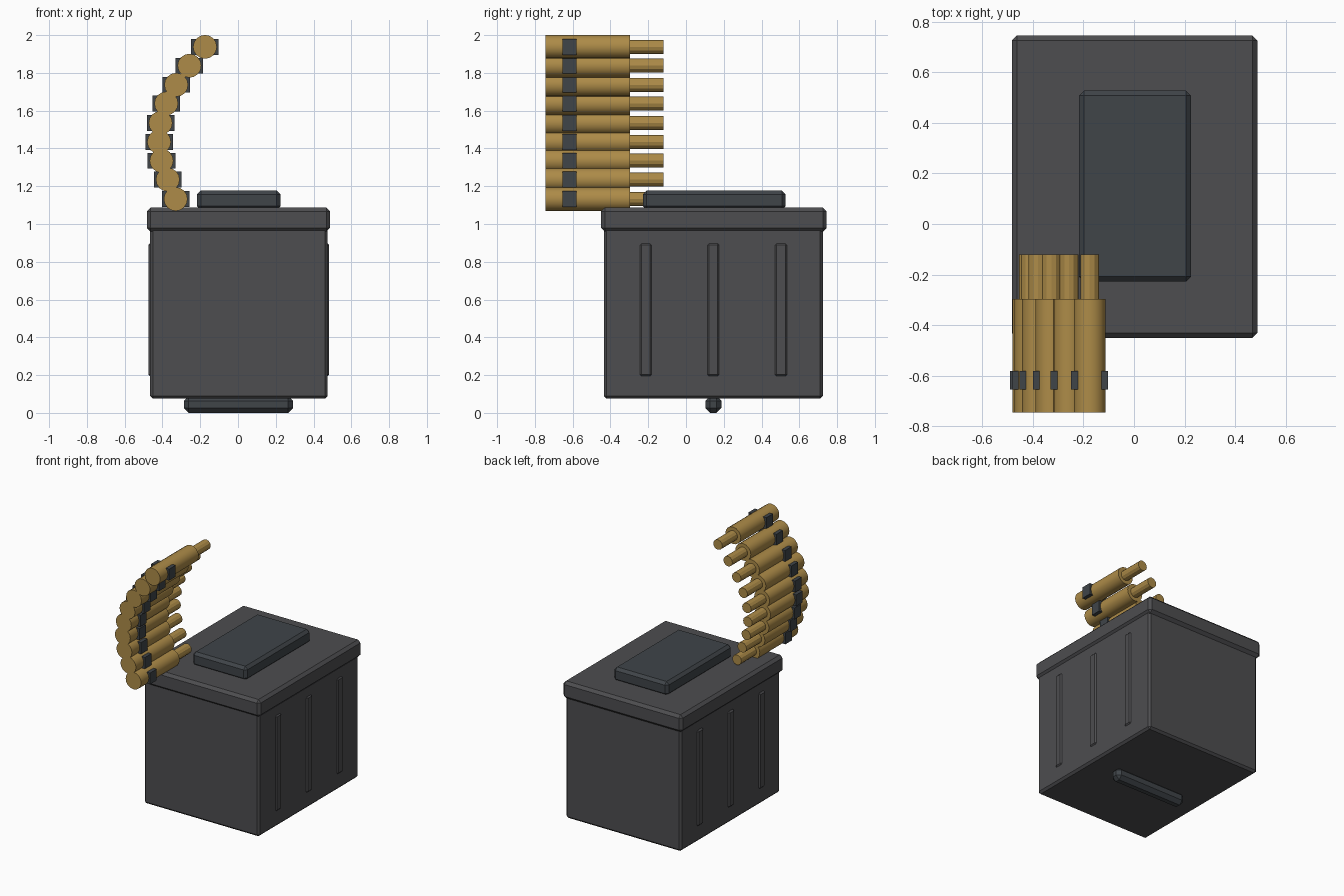
import bpy, math

if "Cube" in bpy.data.objects:
    bpy.data.objects.remove(bpy.data.objects["Cube"])


def material(name, color):
    m = bpy.data.materials.new(name)
    m.diffuse_color = (*color, 1)
    m.use_nodes = True
    m.node_tree.nodes["Principled BSDF"].inputs["Base Color"].default_value = m.diffuse_color
    return m


STEEL = material("dark_steel", (0.075, 0.075, 0.08))
PLATE = material("blue_steel", (0.05, 0.058, 0.066))
BRASS = material("brass", (0.42, 0.26, 0.065))


def box(name, lo, hi, mat, bevel=0):
    bpy.ops.mesh.primitive_cube_add(size=1, location=[(a + b) / 2 for a, b in zip(lo, hi)])
    o = bpy.context.object
    o.name = name
    o.scale = [b - a for a, b in zip(lo, hi)]
    bpy.ops.object.transform_apply(location=False, rotation=False, scale=True)
    o.data.materials.append(mat)
    if bevel:
        b = o.modifiers.new("chamfer", 'BEVEL')
        b.width = bevel
        b.segments = 1
    return o


def rod(name, x, z, y0, y1, radius, sides):
    bpy.ops.mesh.primitive_cylinder_add(vertices=sides, radius=radius, depth=y1 - y0,
                                        location=(x, (y0 + y1) / 2, z),
                                        rotation=(math.pi / 2, 0, 0))
    o = bpy.context.object
    o.name = name
    o.data.materials.append(BRASS)
    bpy.ops.object.shade_smooth_by_angle(angle=math.radians(29))
    return o


# Box body, lid, raised top plate and bottom bar
box("box_body", (-0.465, -0.435, 0.075), (0.475, 0.725, 0.98), STEEL, 0.015)
box("box_lid", (-0.483, -0.45, 0.96), (0.488, 0.745, 1.087), STEEL, 0.02)
box("top_plate", (-0.217, -0.228, 1.075), (0.225, 0.528, 1.177), PLATE, 0.02)
box("bottom_bar", (-0.287, 0.102, 0.0), (0.292, 0.188, 0.09), PLATE, 0.026)

# Vertical ribs on both long sides
for side, x in (("left", -0.455), ("right", 0.463)):
    for i, y in enumerate((-0.213, 0.145, 0.503)):
        box(f"{side}_rib_{i + 1}", (x - 0.02, y - 0.035, 0.19), (x + 0.02, y + 0.035, 0.9),
            STEEL, 0.012)

# Curved belt of cartridges: case, tip and link for each
BELT = [(-0.33, 1.132), (-0.372, 1.235), (-0.405, 1.335), (-0.418, 1.435), (-0.41, 1.535),
        (-0.38, 1.638), (-0.327, 1.737), (-0.257, 1.838), (-0.175, 1.938)]
for i, (x, z) in enumerate(BELT, 1):
    rod(f"cartridge_case_{i}", x, z, -0.745, -0.297, 0.063, 16)
    rod(f"cartridge_tip_{i}", x, z, -0.31, -0.12, 0.037, 12)
    box(f"belt_link_{i}", (x - 0.073, -0.655, z - 0.042), (x + 0.073, -0.58, z + 0.042), PLATE)
